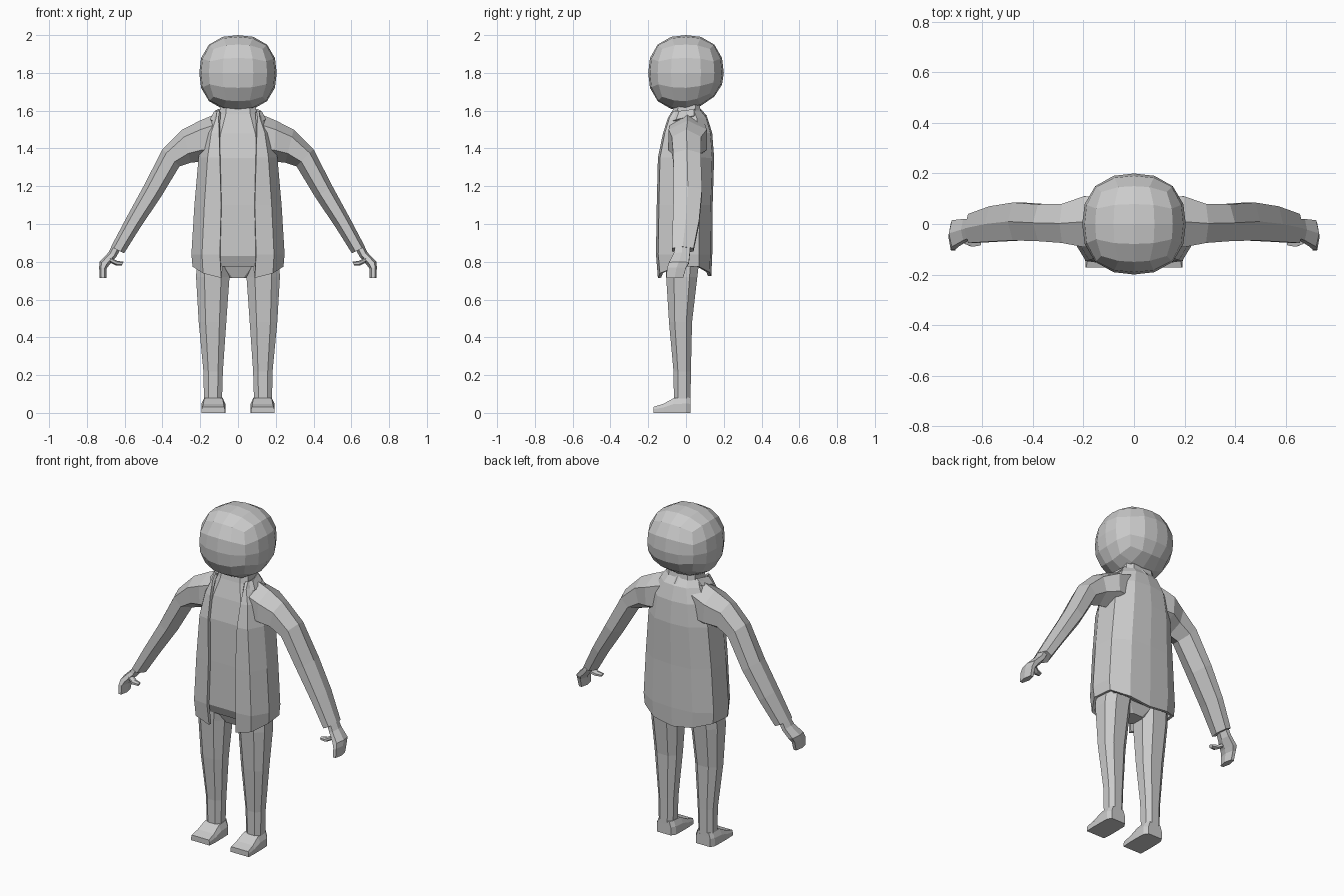
import bpy, bmesh, math
from mathutils import Vector


def loft(name, rings, closed=True, mirror=True, shell=0):
    """Skin successive rings of points; closed rings get end caps."""
    bm = bmesh.new()
    rows = [[bm.verts.new(p) for p in r] for r in rings]
    n = len(rows[0])
    for a, b in zip(rows, rows[1:]):
        for i in range(n if closed else n - 1):
            j = (i + 1) % n
            bm.faces.new((a[i], a[j], b[j], b[i]))
    if closed:
        bm.faces.new(rows[0])
        bm.faces.new(rows[-1])
    bmesh.ops.recalc_face_normals(bm, faces=bm.faces)
    me = bpy.data.meshes.new(name)
    bm.to_mesh(me)
    bm.free()
    ob = bpy.data.objects.new(name, me)
    bpy.context.collection.objects.link(ob)
    if mirror:
        m = ob.modifiers.new("mirror", 'MIRROR')
        m.use_clip = True
        m.merge_threshold = 0.002
    if shell:
        s = ob.modifiers.new("shell", 'SOLIDIFY')
        s.thickness = shell
        s.offset = 0
    return ob


def oct_ring(z, cx, cy, hx, hy, k=0.5):
    pts = [(1, -k), (1, k), (k, 1), (-k, 1), (-1, k), (-1, -k), (-k, -1), (k, -1)]
    return [(cx + hx * a, cy + hy * b, z) for a, b in pts]


def limb_ring(up, low, yf, yb):
    """Six-sided section between an upper and a lower (x, z) point."""
    u, l = Vector(up), Vector(low)
    ym = (yf + yb) / 2
    p, q = u.lerp(l, 0.22), u.lerp(l, 0.72)
    return [(u.x, ym, u.y), (p.x, yf, p.y), (q.x, yf, q.y),
            (l.x, ym, l.y), (q.x, yb, q.y), (p.x, yb, p.y)]


# Head: rounded cube, lower at the front than at the back
bm = bmesh.new()
bmesh.ops.create_cube(bm, size=2)
bmesh.ops.subdivide_edges(bm, edges=bm.edges[:], cuts=3, use_grid_fill=True)
for v in bm.verts:
    c = Vector([math.tan(t * math.pi / 4) for t in v.co])
    c /= sum(abs(t) ** 2.4 for t in c) ** (1 / 2.4)
    if c.z < 0:
        c.z *= 1 - 0.22 * max(0, c.y)
    v.co = (c.x * 0.205, c.y * 0.2, 1.8 + c.z * 0.2)
me = bpy.data.meshes.new("head")
bm.to_mesh(me)
bm.free()
bpy.context.collection.objects.link(bpy.data.objects.new("head", me))

# Shirt inside the open coat, running up to the neck
loft("shirt", [oct_ring(z, 0, (f + b) / 2, hx, (b - f) / 2, 0.65) for z, hx, f, b in [
    (0.775, 0.19, -0.11, 0.10), (0.83, 0.20, -0.135, 0.115), (1.1, 0.19, -0.135, 0.115),
    (1.35, 0.17, -0.13, 0.12), (1.48, 0.14, -0.105, 0.11), (1.58, 0.1, -0.075, 0.08),
    (1.65, 0.09, -0.06, 0.07)]], mirror=False)

# Hips
loft("hips", [oct_ring(0.715, 0, -0.02, 0.06, 0.05), oct_ring(0.79, 0, -0.02, 0.17, 0.08)],
     mirror=False)

# Coat: half shell from the front edge round to the back centre
hem = [-0.06, -0.035, 0, 0, -0.03, -0.05]
coat = []
for i, (z, xe, w, f, b) in enumerate([
        (0.775, 0.088, 0.232, -0.14, 0.125), (0.84, 0.095, 0.238, -0.15, 0.13),
        (1.1, 0.088, 0.222, -0.146, 0.132), (1.35, 0.095, 0.2, -0.14, 0.14),
        (1.48, 0.098, 0.175, -0.113, 0.13), (1.56, 0.1, 0.13, -0.087, 0.105),
        (1.595, 0.095, 0.11, -0.065, 0.075)]):
    cols = [(xe, f), (max(xe + 0.01, 0.78 * w), 0.93 * f), (w, 0.35 * f),
            (0.95 * w, 0.5 * b), (0.55 * w, 0.93 * b), (0, b)]
    coat.append([(x, y, z + (hem[k] if i == 0 else 0)) for k, (x, y) in enumerate(cols)])
loft("coat", coat, closed=False, shell=0.018)

# Collar flap
loft("collar", [[(0.1, -0.1, 1.53), (0.145, -0.05, 1.55), (0.13, 0.04, 1.57), (0, 0.105, 1.57)],
                [(0.095, -0.075, 1.59), (0.12, -0.035, 1.595), (0.1, 0.04, 1.605), (0, 0.075, 1.605)]],
     closed=False, shell=0.012)

# Sleeves
loft("sleeve", [limb_ring(*s) for s in [
    ((0.10, 1.59), (0.13, 1.32), -0.085, 0.10),
    ((0.20, 1.548), (0.19, 1.33), -0.092, 0.11),
    ((0.295, 1.5), (0.25, 1.325), -0.075, 0.08),
    ((0.40, 1.395), (0.31, 1.305), -0.068, 0.078),
    ((0.50, 1.2), (0.41, 1.14), -0.065, 0.085),
    ((0.59, 1.035), (0.515, 0.985), -0.07, 0.07),
    ((0.672, 0.88), (0.603, 0.845), -0.075, 0.04)]])

# Hand: mitten of fingers hanging down, thumb pointing inward
loft("hand", [limb_ring(*s) for s in [
    ((0.66, 0.90), (0.62, 0.87), -0.055, 0.02),
    ((0.685, 0.85), (0.645, 0.825), -0.065, 0.02),
    ((0.733, 0.8), (0.68, 0.785), -0.09, 0.015),
    ((0.735, 0.77), (0.695, 0.765), -0.1, 0.0),
    ((0.733, 0.715), (0.697, 0.715), -0.105, -0.015)]])
loft("thumb", [limb_ring(*s) for s in [
    ((0.68, 0.825), (0.675, 0.795), -0.075, -0.035),
    ((0.64, 0.805), (0.645, 0.78), -0.09, -0.05),
    ((0.605, 0.8), (0.615, 0.78), -0.085, -0.06)]])

# Trouser legs
loft("leg", [oct_ring(z, (a + b) / 2, (f + k) / 2, (b - a) / 2, (k - f) / 2) for z, a, b, f, k in [
    (0.85, 0.03, 0.215, -0.11, 0.075), (0.72, 0.045, 0.222, -0.105, 0.06),
    (0.48, 0.062, 0.208, -0.09, 0.032), (0.22, 0.08, 0.183, -0.066, 0.026),
    (0.06, 0.085, 0.18, -0.064, 0.024)]])

# Shoes: sections from toe to heel
loft("shoe", [[(a, y, 0), (b, y, 0), (b, y, h * 0.6), (b - t, y, h), (a + t, y, h), (a, y, h * 0.6)]
              for y, a, b, h, t in [(-0.172, 0.07, 0.192, 0.032, 0.004), (-0.12, 0.066, 0.194, 0.048, 0.01),
                                    (-0.065, 0.066, 0.194, 0.078, 0.016), (0.0, 0.068, 0.192, 0.082, 0.014),
                                    (0.024, 0.085, 0.178, 0.08, 0.01)]])
